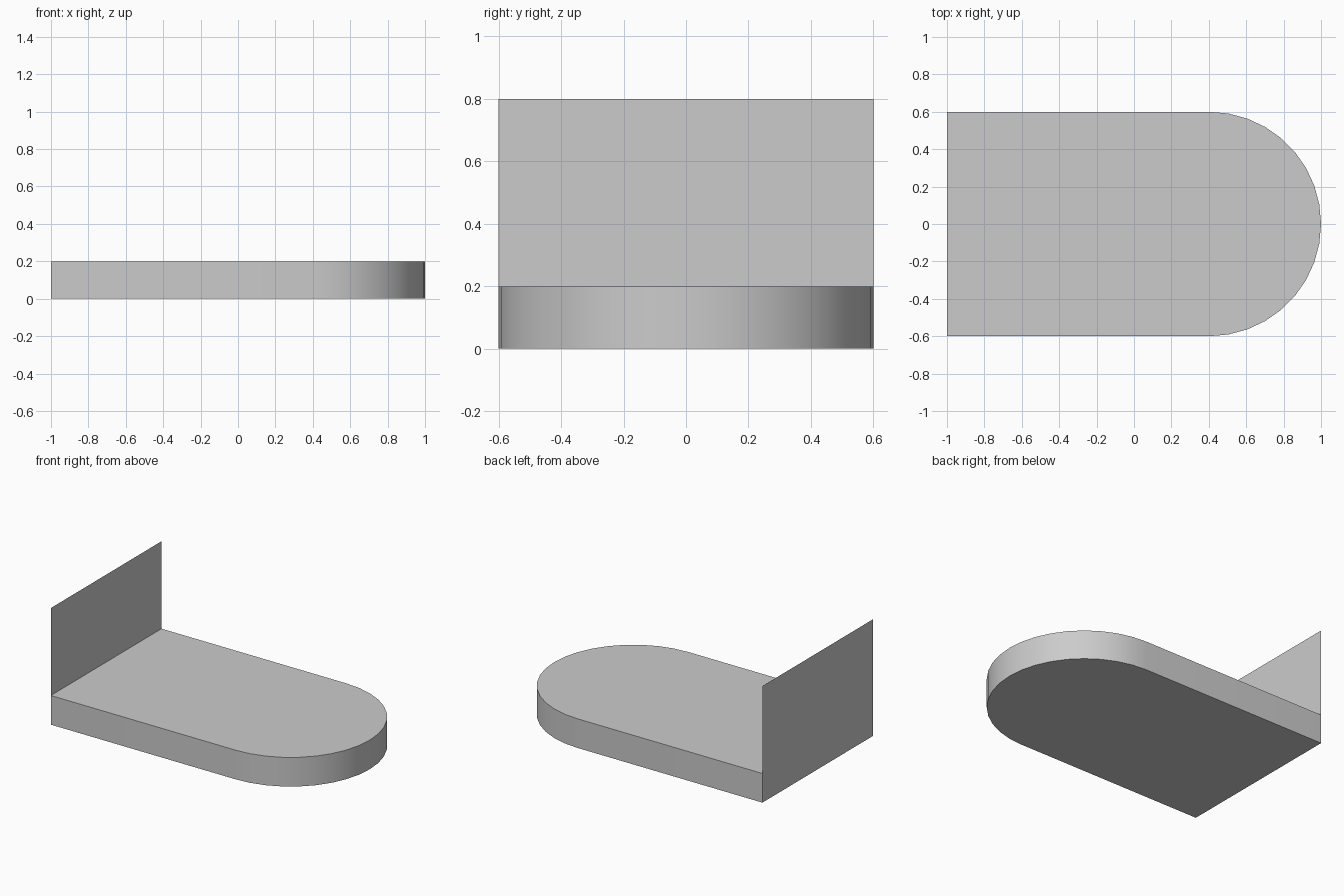
import bpy
import bmesh
from math import cos, sin, pi

cube = bpy.data.objects.get("Cube")
if cube:
    bpy.data.objects.remove(cube, do_unlink=True)

LENGTH, RADIUS, THICK, HEIGHT = 2.0, 0.6, 0.2, 0.8
BACK_X = -LENGTH / 2
ARC_X = LENGTH / 2 - RADIUS
SEGMENTS = 18

# Single plain grey
GREY = (0.6, 0.6, 0.6, 1.0)
grey = bpy.data.materials.new("plain_grey")
grey.use_nodes = True
grey.diffuse_color = GREY
grey.node_tree.nodes["Principled BSDF"].inputs["Base Color"].default_value = GREY


def add_object(name, bm):
    mesh = bpy.data.meshes.new(name)
    bm.to_mesh(mesh)
    bm.free()
    mesh.materials.append(grey)
    obj = bpy.data.objects.new(name, mesh)
    bpy.context.collection.objects.link(obj)
    return obj


# Base slab: straight sides with a half-round end, open where the panel closes it
outline = [(BACK_X, -RADIUS)]
for i in range(SEGMENTS + 1):
    a = -pi / 2 + pi * i / SEGMENTS
    outline.append((ARC_X + RADIUS * cos(a), RADIUS * sin(a)))
outline.append((BACK_X, RADIUS))

bm = bmesh.new()
low = [bm.verts.new((x, y, 0)) for x, y in outline]
high = [bm.verts.new((x, y, THICK)) for x, y in outline]
bm.faces.new(high)
bm.faces.new(low[::-1])
for i in range(len(outline) - 1):
    bm.faces.new((low[i], low[i + 1], high[i + 1], high[i]))
slab = add_object("base_slab", bm)

bpy.ops.object.select_all(action="DESELECT")
slab.select_set(True)
bpy.context.view_layer.objects.active = slab
bpy.ops.object.shade_smooth_by_angle(angle=pi / 6)

# Upright end panel: one thin sheet from the ground to full height
bm = bmesh.new()
corners = [(RADIUS, 0), (-RADIUS, 0), (-RADIUS, HEIGHT), (RADIUS, HEIGHT)]
bm.faces.new([bm.verts.new((BACK_X, y, z)) for y, z in corners])
add_object("end_panel", bm)
